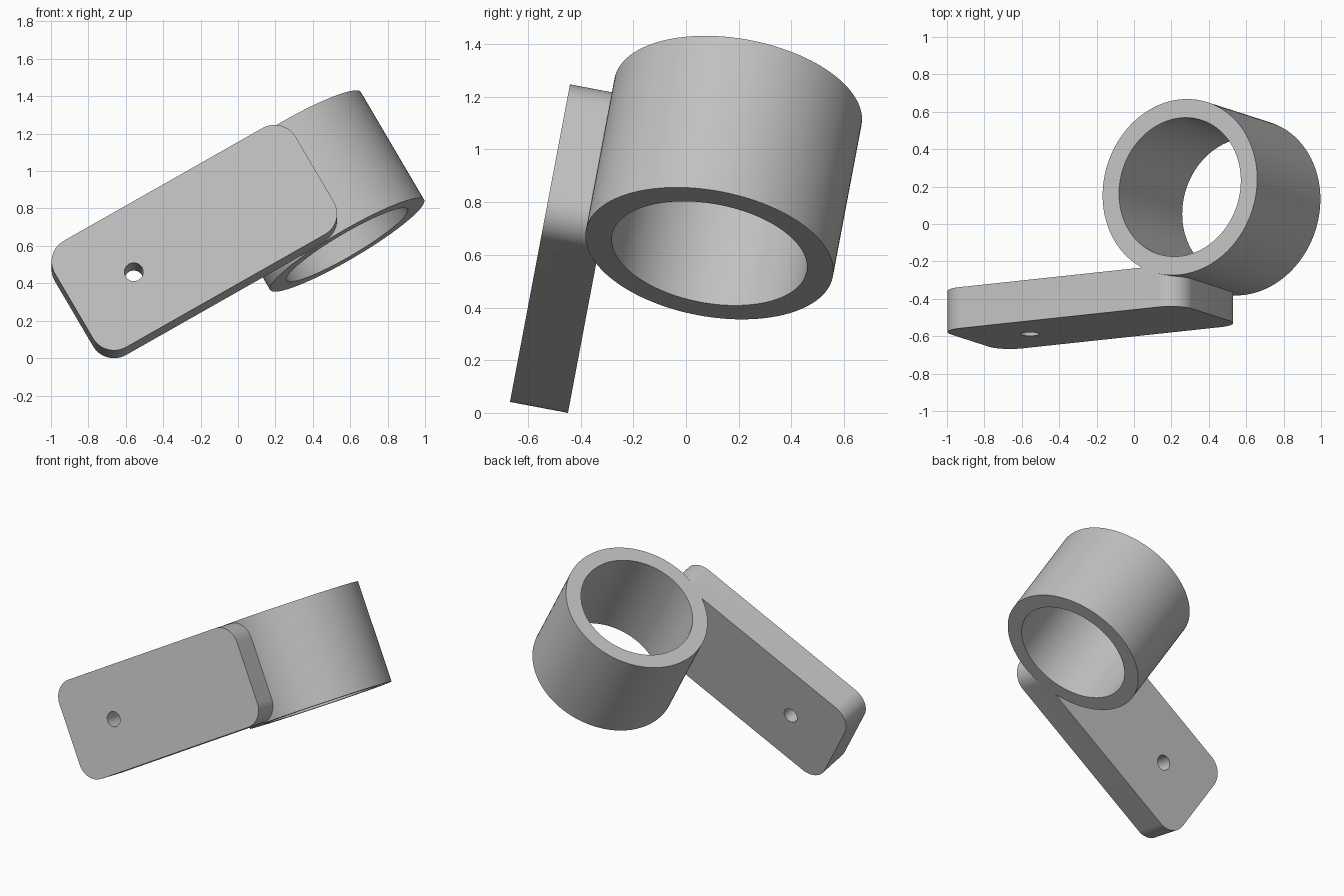
import bpy
import bmesh
from math import radians, cos, sin, pi
from mathutils import Matrix, Vector

if "Cube" in bpy.data.objects:
    bpy.data.objects.remove(bpy.data.objects["Cube"], do_unlink=True)

LENGTH, WIDTH, THICK, CORNER = 1.487, 0.668, 0.224, 0.13
OUTER, BORE, TUBE_LEN = 0.477, 0.376, 0.676
HOLE_R, HOLE_X = 0.05, -0.374
TUBE_X, TUBE_Y = 0.748, 0.527

grey = bpy.data.materials.new("plain grey")
grey.use_nodes = True
colour = (0.53, 0.53, 0.53, 1)
grey.diffuse_color = colour
grey.node_tree.nodes["Principled BSDF"].inputs["Base Color"].default_value = colour


def prism(name, outline, depth, matrix):
    """Extrude a closed XY outline by depth, centred on its own z."""
    bm = bmesh.new()
    face = bm.faces.new([bm.verts.new((x, y, -depth / 2)) for x, y in outline])
    top = bmesh.ops.extrude_face_region(bm, geom=[face])["geom"]
    bmesh.ops.translate(bm, vec=(0, 0, depth),
                        verts=[v for v in top if isinstance(v, bmesh.types.BMVert)])
    bmesh.ops.recalc_face_normals(bm, faces=bm.faces)
    mesh = bpy.data.meshes.new(name)
    bm.to_mesh(mesh)
    bm.free()
    mesh.transform(matrix)
    mesh.materials.append(grey)
    obj = bpy.data.objects.new(name, mesh)
    bpy.context.collection.objects.link(obj)
    return obj


def arc(cx, cy, r, start, end, steps):
    angles = [start + (end - start) * i / steps for i in range(steps + 1)]
    return [(cx + r * cos(a), cy + r * sin(a)) for a in angles]


def circle(r, steps):
    return arc(0, 0, r, 0, 2 * pi, steps)[:-1]


def combine(target, other, operation):
    """Apply a boolean and discard the second object."""
    other.hide_render = True
    mod = target.modifiers.new(operation.lower(), "BOOLEAN")
    mod.operation, mod.object, mod.solver = operation, other, "EXACT"
    bpy.ops.object.select_all(action="DESELECT")
    bpy.context.view_layer.objects.active = target
    target.select_set(True)
    bpy.ops.object.modifier_apply(modifier=mod.name)
    bpy.data.objects.remove(other, do_unlink=True)


# Mounting plate with rounded corners, standing upright in XZ
upright = Matrix.Rotation(radians(90), 4, "X")
hx, hz = LENGTH / 2 - CORNER, WIDTH / 2 - CORNER
outline = []
for i, (sx, sz) in enumerate([(1, 1), (-1, 1), (-1, -1), (1, -1)]):
    outline += arc(sx * hx, sz * hz, CORNER, i * pi / 2, (i + 1) * pi / 2, 16)
bracket = prism("ring_bracket", outline, THICK, upright)

# Tube joined to the back of the plate at one end, then bored through
at_tube = Matrix.Translation((TUBE_X, TUBE_Y, 0))
combine(bracket, prism("tube", circle(OUTER, 128), TUBE_LEN, at_tube), "UNION")
combine(bracket, prism("bore_cutter", circle(BORE, 128), 2, at_tube), "DIFFERENCE")

# Screw hole near the free end of the plate
at_hole = Matrix.Translation((HOLE_X, 0, 0)) @ upright
combine(bracket, prism("hole_cutter", circle(HOLE_R, 48), 0.6, at_hole), "DIFFERENCE")

# Tilted pose: turned in the plate's plane, then leaned back
pose = Matrix.Rotation(radians(-10.7), 4, "X") @ Matrix.Rotation(radians(-30), 4, "Y")
bracket.data.transform(pose)

# Centre on x and y, stand on the ground
points = [v.co for v in bracket.data.vertices]
low = Vector([min(p[i] for p in points) for i in range(3)])
high = Vector([max(p[i] for p in points) for i in range(3)])
shift = Vector((-(low.x + high.x) / 2, -(low.y + high.y) / 2, -low.z))
bracket.data.transform(Matrix.Translation(shift))

bpy.ops.object.select_all(action="DESELECT")
bpy.context.view_layer.objects.active = bracket
bracket.select_set(True)
bpy.ops.object.shade_smooth_by_angle(angle=radians(30))
